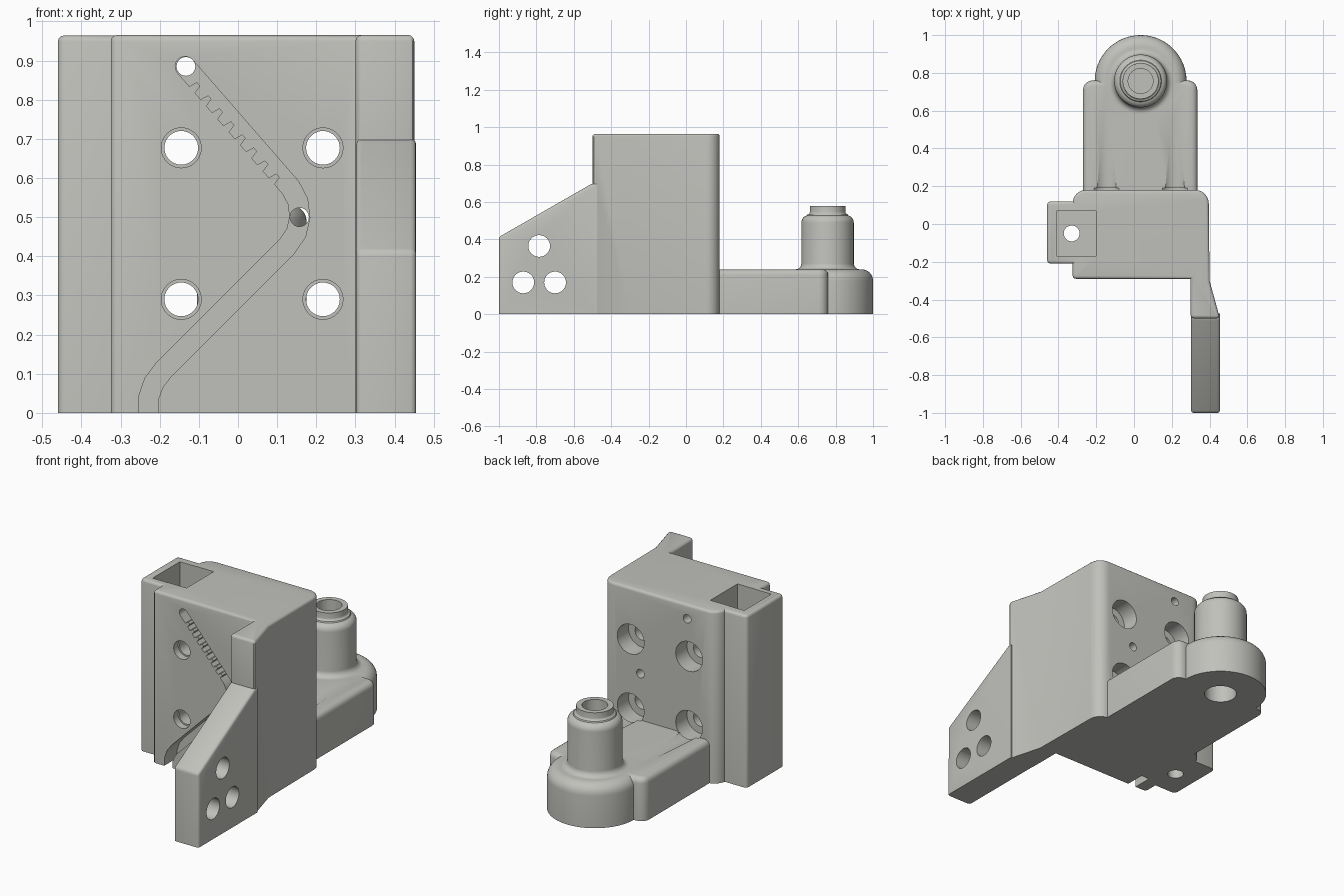
import bpy, bmesh, math
from mathutils import Vector, Matrix

if "Cube" in bpy.data.objects:
    bpy.data.objects.remove(bpy.data.objects["Cube"])

grey = bpy.data.materials.new("warm grey plastic")
grey.diffuse_color = (0.53, 0.53, 0.50, 1)
grey.use_nodes = True
grey.node_tree.nodes["Principled BSDF"].inputs["Base Color"].default_value = grey.diffuse_color


def make(name, bm):
    bmesh.ops.recalc_face_normals(bm, faces=bm.faces)
    me = bpy.data.meshes.new(name)
    bm.to_mesh(me)
    bm.free()
    ob = bpy.data.objects.new(name, me)
    bpy.context.collection.objects.link(ob)
    me.materials.append(grey)
    return ob


def prism(name, pts, axis, a, b, rules=()):
    """Extrude a 2D outline along an axis; rules = (radius, segments, edge test)."""
    put = {'x': lambda p, h: (h, p[0], p[1]),
           'y': lambda p, h: (p[0], h, p[1]),
           'z': lambda p, h: (p[0], p[1], h)}[axis]
    bm = bmesh.new()
    lo = [bm.verts.new(put(p, a)) for p in pts]
    hi = [bm.verts.new(put(p, b)) for p in pts]
    bm.faces.new(lo)
    bm.faces.new(hi)
    n = len(pts)
    for i in range(n):
        j = (i + 1) % n
        bm.faces.new((lo[i], lo[j], hi[j], hi[i]))
    bmesh.ops.recalc_face_normals(bm, faces=bm.faces)
    for radius, seg, test in rules:
        es = [e for e in bm.edges if test(e.verts[0].co, e.verts[1].co)]
        bmesh.ops.bevel(bm, geom=es, offset=radius, offset_type='OFFSET',
                        segments=seg, profile=0.5, affect='EDGES')
    return make(name, bm)


def rect(x0, x1, y0, y1):
    return [(x0, y0), (x1, y0), (x1, y1), (x0, y1)]


def cyl(name, p, q, r1, r2=None, n=40):
    """Cylinder or cone from p to q."""
    p, q = Vector(p), Vector(q)
    d = q - p
    m = Matrix.Translation((p + q) / 2) @ d.to_track_quat('Z', 'Y').to_matrix().to_4x4()
    bm = bmesh.new()
    bmesh.ops.create_cone(bm, cap_ends=True, segments=n, radius1=r1,
                          radius2=r1 if r2 is None else r2, depth=d.length, matrix=m)
    return make(name, bm)


def combine(ob, other, op):
    mod = ob.modifiers.new(op, 'BOOLEAN')
    mod.operation, mod.object, mod.solver = op, other, 'EXACT'
    bpy.context.view_layer.objects.active = ob
    bpy.ops.object.modifier_apply(modifier=mod.name)
    bpy.data.objects.remove(other)


def vertical(u, v):
    return abs(u.x - v.x) < 1e-4 and abs(u.y - v.y) < 1e-4


def level(h):
    return lambda u, v: abs(u.z - h) < 1e-4 and abs(v.z - h) < 1e-4


H = 0.965
# Main block with the front right fin
body = prism("bracket_body",
             [(-0.325, -0.29), (0.30, -0.29), (0.30, -0.50), (0.455, -0.50),
              (0.40, -0.30), (0.395, 0.18), (-0.325, 0.18)], 'z', 0, H,
             [(0.07, 6, lambda u, v: vertical(u, v) and u.y > 0.1),
              (0.018, 3, lambda u, v: vertical(u, v) and u.y < -0.2 and u.x not in (0.30,)
               and (u.x < 0 or u.y < -0.45)),
              (0.015, 3, level(H))])

# Sloped side plate
plate = prism("side_plate", [(-1, 0), (-1, 0.413), (-0.5, 0.70), (-0.475, 0.70), (-0.475, 0)],
              'x', 0.302, 0.455,
              [(0.014, 3, lambda u, v: min(u.z, v.z) > 0.4 or
                (max(u.y, v.y) < -0.99 and max(u.z, v.z) > 0.4))])

# Square tube column
column = prism("tube_column", rect(-0.46, -0.18, -0.21, 0.12), 'z', 0, H - 0.001,
               [(0.02, 3, lambda u, v: vertical(u, v) and u.x < -0.4),
                (0.015, 3, lambda u, v: level(H - 0.001)(u, v) and min(u.x, v.x) < -0.3)])

# Rear arm
arm = prism("rear_arm", rect(-0.27, 0.335, 0.05, 0.76), 'z', 0, 0.24,
            [(0.05, 5, lambda u, v: vertical(u, v) and u.y > 0.7),
             (0.03, 4, lambda u, v: level(0.24)(u, v) and max(u.y, v.y) > 0.1)])

# Round boss and stepped spigot, turned about one axis
CX, CY = 0.035, 0.757
arc = lambda cx, cz, r, a0, a1, n=6: [
    (cx + r * math.cos(math.radians(a0 + (a1 - a0) * i / n)),
     cz + r * math.sin(math.radians(a0 + (a1 - a0) * i / n))) for i in range(n + 1)]
prof = [(0, 0), (0.243, 0)] + arc(0.183, 0.18, 0.06, 0, 90) + arc(0.172, 0.272, 0.032, 270, 180)
prof += arc(0.10, 0.49, 0.04, 0, 75) + arc(0.107, 0.547, 0.012, 270, 180, 4) + [(0.095, 0.578), (0, 0.578)]
bm = bmesh.new()
N = 64
rings = []
for r, z in prof:
    if r == 0:
        rings.append([bm.verts.new((CX, CY, z))])
    else:
        rings.append([bm.verts.new((CX + r * math.cos(2 * math.pi * k / N),
                                    CY + r * math.sin(2 * math.pi * k / N), z)) for k in range(N)])
for lo, hi in zip(rings, rings[1:]):
    for k in range(N):
        quad = [lo[k % len(lo)], lo[(k + 1) % len(lo)], hi[(k + 1) % len(hi)], hi[k % len(hi)]]
        bm.faces.new(list(dict.fromkeys(quad)))
boss = make("boss", bm)

for part in (plate, column, arm, boss):
    combine(body, part, 'UNION')

# Bore of the boss
cuts = [cyl("bore", (CX, CY, -0.1), (CX, CY, 0.7), 0.066),
        cyl("bore_recess", (CX, CY, -0.1), (CX, CY, 0.10), 0.085)]
# Square pocket and its drain hole
cuts += [prism("pocket", rect(-0.41, -0.20, -0.17, 0.07), 'z', 0.05, 1.1),
         cyl("drain", (-0.33, -0.05, -0.1), (-0.33, -0.05, 0.1), 0.042)]
# Bolt holes with rear counterbores and tool clearance
for x in (-0.145, 0.217):
    for z in (0.29, 0.677):
        cuts += [cyl("bolt", (x, -0.4, z), (x, 0.3, z), 0.043),
                 cyl("bolt_mouth", (x, -0.31, z), (x, -0.25, z), 0.051),
                 cyl("counterbore", (x, 0.08, z), (x, 0.19, z), 0.083)]
    cuts.append(cyl("clearance", (x, 0.17, 0.29), (x, 0.62, 0.29), 0.072, 0.049))
# Side plate holes
for y, z in ((-0.785, 0.365), (-0.87, 0.17), (-0.70, 0.17)):
    cuts.append(cyl("plate_hole", (0.2, y, z), (0.6, y, z), 0.058))
# Small sensor holes running to the back
for x, z in ((-0.133, 0.885), (0.157, 0.50)):
    cuts.append(cyl("sensor_hole", (x, -0.4, z), (x, 0.3, z), 0.024, n=24))

# Front channel with a toothed upper run
W = 0.0255
path = [Vector(p) for p in ((-0.135, 0.885), (0.135, 0.575), (0.153, 0.54), (0.158, 0.50),
                            (0.149, 0.46), (0.125, 0.425), (-0.19, 0.11), (-0.215, 0.077),
                            (-0.228, 0.04), (-0.23, -0.05))]
left, right = [], []
for i, p in enumerate(path):
    d = (path[min(i + 1, len(path) - 1)] - path[max(i - 1, 0)]).normalized()
    nrm = Vector((d.y, -d.x))
    right.append(p + nrm * W)
    left.append(p - nrm * W)
run = path[1] - path[0]
d = run.normalized()
nrm = Vector((d.y, -d.x))
teeth = []
for k in range(8):
    for f, off in ((0.1, W), (0.2, 0.004), (0.5, 0.004), (0.6, W)):
        teeth.append(path[0] + run * (0.10 + 0.86 * (k + f) / 8) + nrm * off)
cap = [path[0] - d * W * math.sin(t) - nrm * W * math.cos(t)
       for t in (math.pi * k / 8 for k in range(1, 8))]
outline = [right[0]] + teeth + right[1:] + left[::-1] + cap
cuts.append(prism("channel", [tuple(p) for p in outline], 'y', -0.4, -0.18))

for c in cuts:
    combine(body, c, 'DIFFERENCE')

bpy.ops.object.select_all(action='DESELECT')
body.select_set(True)
bpy.context.view_layer.objects.active = body
bpy.ops.object.shade_smooth_by_angle(angle=math.radians(32))
